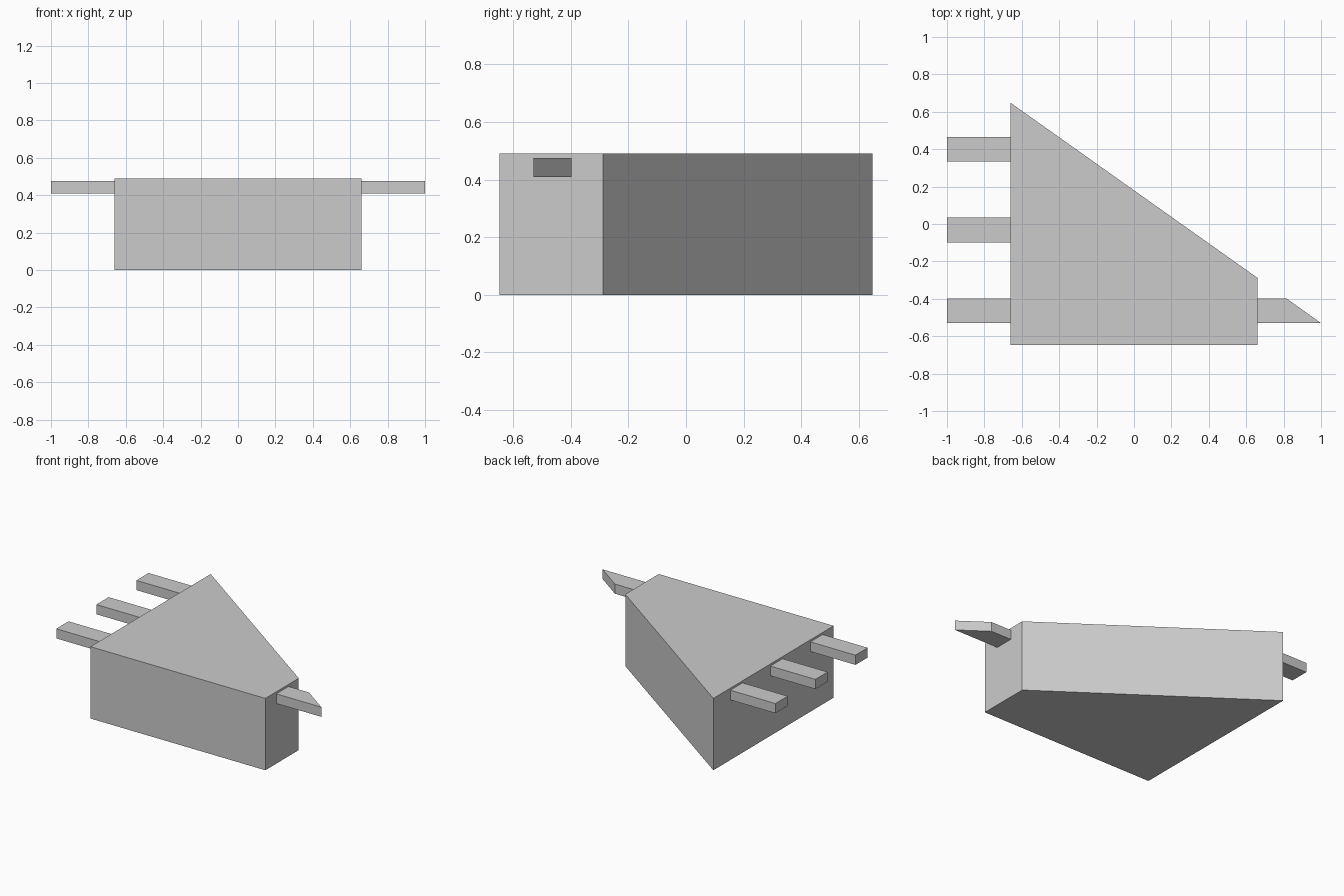
import bpy
import bmesh

cube = bpy.data.objects.get("Cube")
if cube:
    bpy.data.objects.remove(cube, do_unlink=True)

# Single plain grey
grey = bpy.data.materials.new("plain_grey")
grey.use_nodes = True
colour = (0.6, 0.6, 0.6, 1)
grey.diffuse_color = colour
grey.node_tree.nodes["Principled BSDF"].inputs["Base Color"].default_value = colour


def prism(name, outline, bottom, top):
    """Extrude a counter-clockwise xy outline from bottom to top."""
    bm = bmesh.new()
    face = bm.faces.new([bm.verts.new((x, y, bottom)) for x, y in outline])
    result = bmesh.ops.extrude_face_region(bm, geom=[face])
    raised = [g for g in result["geom"] if isinstance(g, bmesh.types.BMVert)]
    bmesh.ops.translate(bm, vec=(0, 0, top - bottom), verts=raised)
    bmesh.ops.recalc_face_normals(bm, faces=bm.faces)
    mesh = bpy.data.meshes.new(name)
    bm.to_mesh(mesh)
    bm.free()
    mesh.materials.append(grey)
    obj = bpy.data.objects.new(name, mesh)
    bpy.context.collection.objects.link(obj)
    return obj


SIDE = 0.66
PIN_LOW, PIN_HIGH, PIN_WIDTH = 0.41, 0.476, 0.132

# Wedge-shaped body, one sloping back wall
prism("body", [(-SIDE, -0.648), (SIDE, -0.648), (SIDE, -0.288), (-SIDE, 0.648)], 0, 0.49)

# Three square-ended pins on the wide side
for label, y in (("front", -0.53), ("middle", -0.098), ("back", 0.333)):
    prism(label + "_pin",
          [(-1, y), (-SIDE, y), (-SIDE, y + PIN_WIDTH), (-1, y + PIN_WIDTH)],
          PIN_LOW, PIN_HIGH)

# Single pin with a slanted tip on the narrow side
prism("pointed_pin", [(SIDE, -0.53), (1, -0.53), (0.815, -0.398), (SIDE, -0.398)],
      PIN_LOW, PIN_HIGH)
